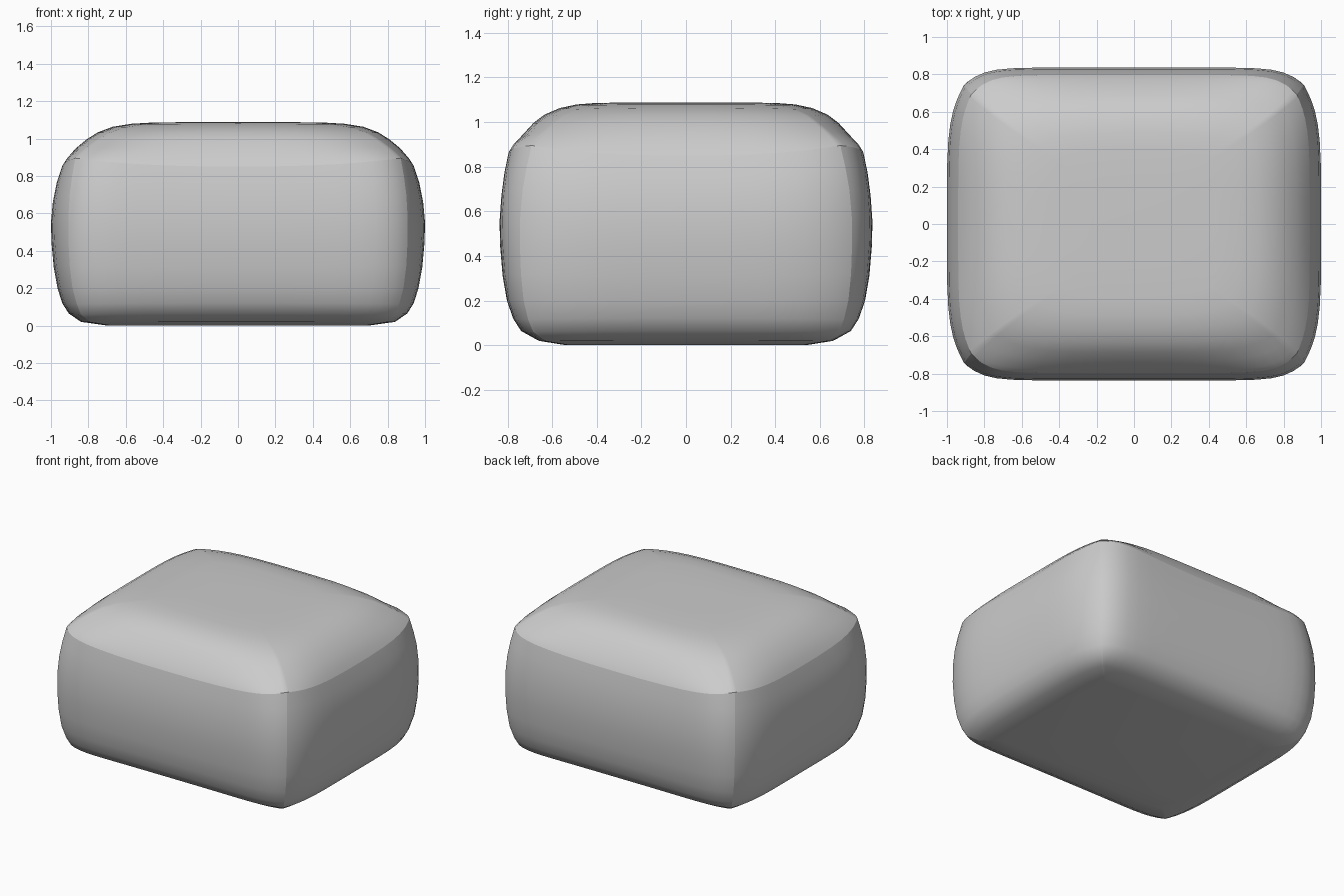
import bpy, bmesh

if "Cube" in bpy.data.objects:
    bpy.data.objects.remove(bpy.data.objects["Cube"])

# Spacing along one panel, denser towards the corner seams
HALF = [0, .22, .44, .6, .72, .81, .88, .94, .98]
TS = [-1] + [-t for t in reversed(HALF[1:])] + HALF


def ring(a, b, zm, cx, cy, zc, px=5, py=10):
    """Loop of four bulged panels: mid half-sizes a, b at zm; corners cx, cy at zc."""
    def bulge(t, p):
        return 1 - abs(t) ** p
    side = [(cx + (a - cx) * bulge(t, px), cy * t) for t in TS]
    front = [(cx * t, cy + (b - cy) * bulge(t, py)) for t in TS]
    zs = [zc + (zm - zc) * bulge(t, 2.5) for t in TS]
    pts = [(x, y, z) for (x, y), z in zip(side, zs)]
    pts += [(-x, y, z) for (x, y), z in zip(front, zs)]
    pts += [(-x, -y, z) for (x, y), z in zip(side, zs)]
    pts += [(x, -y, z) for (x, y), z in zip(front, zs)]
    return pts


def loft(name, rings, cap_first, cap_last, seams):
    bm = bmesh.new()
    loops = [[bm.verts.new(p) for p in r] for r in rings]
    n = len(loops[0])
    for lo, hi in zip(loops, loops[1:]):
        for i in range(n):
            j = (i + 1) % n
            bm.faces.new((lo[i], lo[j], hi[j], hi[i]))
    if cap_first:
        bm.faces.new(list(reversed(loops[0])))
    if cap_last:
        bm.faces.new(loops[-1])
    for f in bm.faces:
        f.smooth = True
    # Sewn corner seams
    if seams:
        for lo, hi in zip(loops, loops[1:]):
            for i in range(0, n, len(TS)):
                bm.edges.get((lo[i], hi[i])).smooth = False
    me = bpy.data.meshes.new(name)
    bm.to_mesh(me)
    bm.free()
    ob = bpy.data.objects.new(name, me)
    bpy.context.collection.objects.link(ob)
    return ob


# Upholstered body: four bulging side panels and the base
loft("pouf_body", [
    ring(.70, .54, .0, .68, .52, .0),
    ring(.84, .66, .02, .79, .63, .018),
    ring(.905, .74, .065, .84, .685, .06),
    ring(.94, .775, .12, .862, .708, .115),
    ring(.965, .803, .2, .885, .728, .2),
    ring(.985, .822, .31, .9, .74, .32),
    ring(.997, .833, .44, .907, .745, .46),
    ring(1.0, .836, .55, .907, .743, .58),
    ring(.99, .828, .66, .9, .732, .7),
    ring(.97, .815, .76, .887, .714, .8),
    ring(.94, .796, .85, .87, .692, .895),
], True, False, True)

# Domed top panel meeting the body at the seam
loft("top_panel", [
    ring(.94, .796, .85, .87, .692, .895),
    ring(.915, .775, .89, .845, .67, .92),
    ring(.87, .73, .945, .805, .635, .955, 4, 6),
    ring(.81, .685, .995, .75, .59, .995, 4, 5),
    ring(.75, .635, 1.033, .69, .545, 1.03, 4, 4),
    ring(.67, .565, 1.063, .61, .485, 1.058, 4, 4),
    ring(.57, .49, 1.079, .51, .42, 1.076, 4, 4),
    ring(.45, .40, 1.086, .40, .34, 1.085, 4, 4),
    ring(.22, .2, 1.088, .19, .17, 1.088, 4, 4),
], False, True, False)
